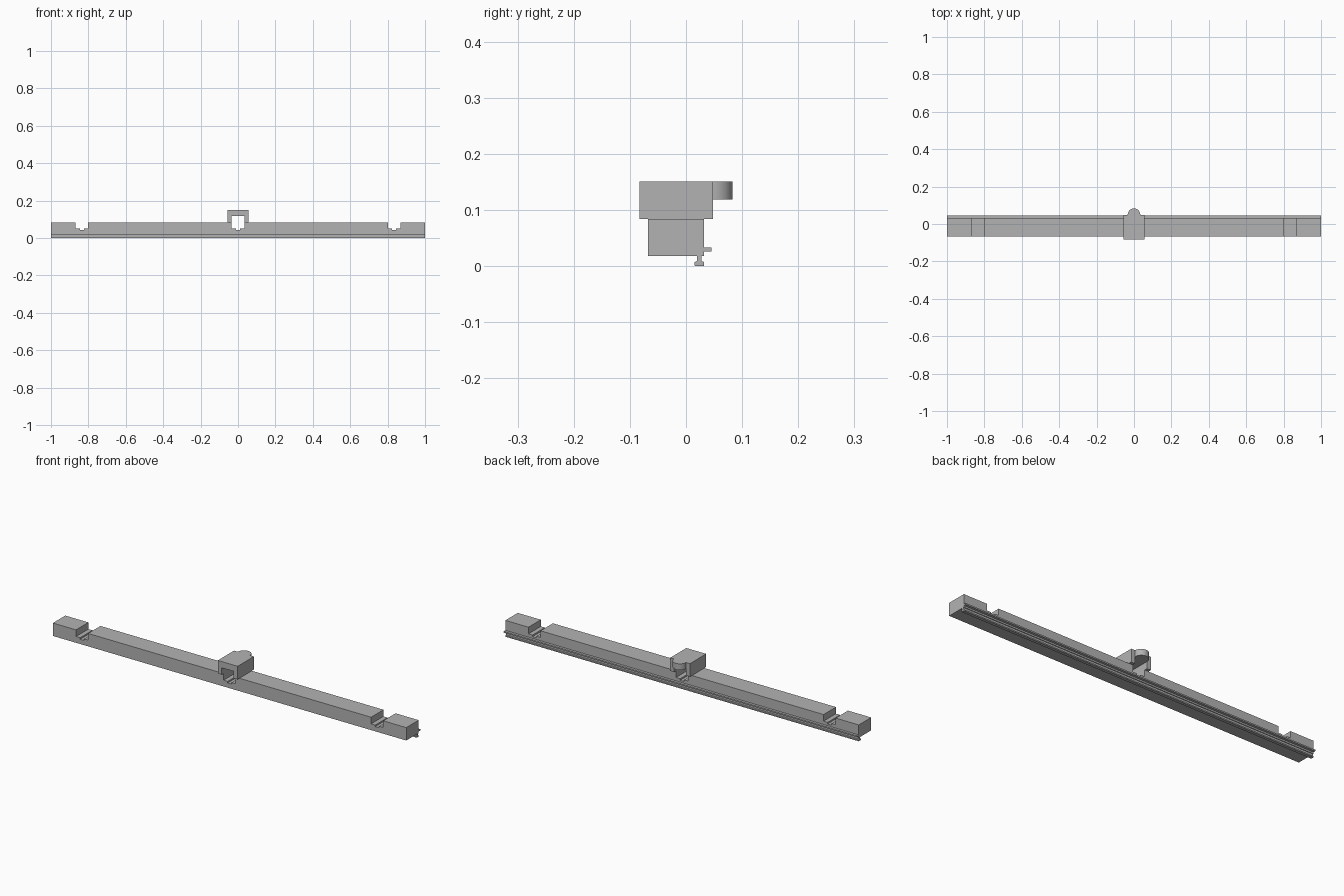
import bpy, bmesh, math
from mathutils import Vector

cube = bpy.data.objects.get("Cube")
if cube:
    bpy.data.objects.remove(cube)

grey = bpy.data.materials.new("plain_grey")
grey.use_nodes = True
colour = (0.45, 0.45, 0.45, 1)
grey.diffuse_color = colour
grey.node_tree.nodes["Principled BSDF"].inputs["Base Color"].default_value = colour


def prism(name, outline, place, start, end):
    """Extrude a 2D outline from start to end; place(a, b, depth) gives 3D."""
    bm = bmesh.new()
    face = bm.faces.new([bm.verts.new(place(a, b, start)) for a, b in outline])
    out = bmesh.ops.extrude_face_region(bm, geom=[face])
    moved = [v for v in out["geom"] if isinstance(v, bmesh.types.BMVert)]
    shift = Vector(place(0, 0, end)) - Vector(place(0, 0, start))
    bmesh.ops.translate(bm, verts=moved, vec=shift)
    bmesh.ops.recalc_face_normals(bm, faces=bm.faces)
    mesh = bpy.data.meshes.new(name)
    bm.to_mesh(mesh)
    bm.free()
    mesh.materials.append(grey)
    obj = bpy.data.objects.new(name, mesh)
    bpy.context.collection.objects.link(obj)
    return obj


def along_y(a, b, d):
    return (a, d, b)


def along_x(a, b, d):
    return (d, a, b)


def along_z(a, b, d):
    return (a, b, d)


# Long beam with three stepped notches in its top
BASE, TOP, FLOOR, GROOVE = 0.018, 0.084, 0.05, 0.042
outline = [(-1, BASE), (-1, TOP)]
for x in (-0.835, 0, 0.835):
    w, g = 0.034, 0.011
    outline += [(x - w, TOP), (x - w, FLOOR), (x - g, FLOOR), (x - g, GROOVE),
                (x + g, GROOVE), (x + g, FLOOR), (x + w, FLOOR), (x + w, TOP)]
outline += [(1, TOP), (1, BASE)]
prism("beam", outline, along_y, -0.068, 0.032)

# T-shaped rail under the beam, with a chamfered foot
half = [(0.004, 0.019), (0.004, 0.009), (0.0085, 0.007), (0.0085, 0.001), (0.0075, 0)]
centre = 0.024
rail = [(centre + a, b) for a, b in half] + [(centre - a, b) for a, b in reversed(half)]
prism("bottom_rail", rail, along_x, -1, 1)

# Thin lip along the back
lip = [(0.031, 0.026), (0.045, 0.026), (0.045, 0.033), (0.031, 0.033)]
prism("back_lip", lip, along_x, -1, 1)

# Central bridge over the middle notch
W, w, ROOF, CROWN = 0.056, 0.034, 0.119, 0.151
bridge = [(-W, TOP), (-W, CROWN), (W, CROWN), (W, TOP),
          (w, TOP), (w, ROOF), (-w, ROOF), (-w, TOP)]
prism("bridge", bridge, along_y, -0.083, 0.048)

# Rounded tab behind the bridge roof
steps = 24
tab = [(0.034 * math.cos(math.pi * i / steps),
        0.048 + 0.035 * math.sin(math.pi * i / steps)) for i in range(steps + 1)]
tab_obj = prism("round_tab", tab, along_z, ROOF, CROWN)
bpy.ops.object.select_all(action="DESELECT")
tab_obj.select_set(True)
bpy.context.view_layer.objects.active = tab_obj
bpy.ops.object.shade_smooth_by_angle(angle=math.radians(30))
